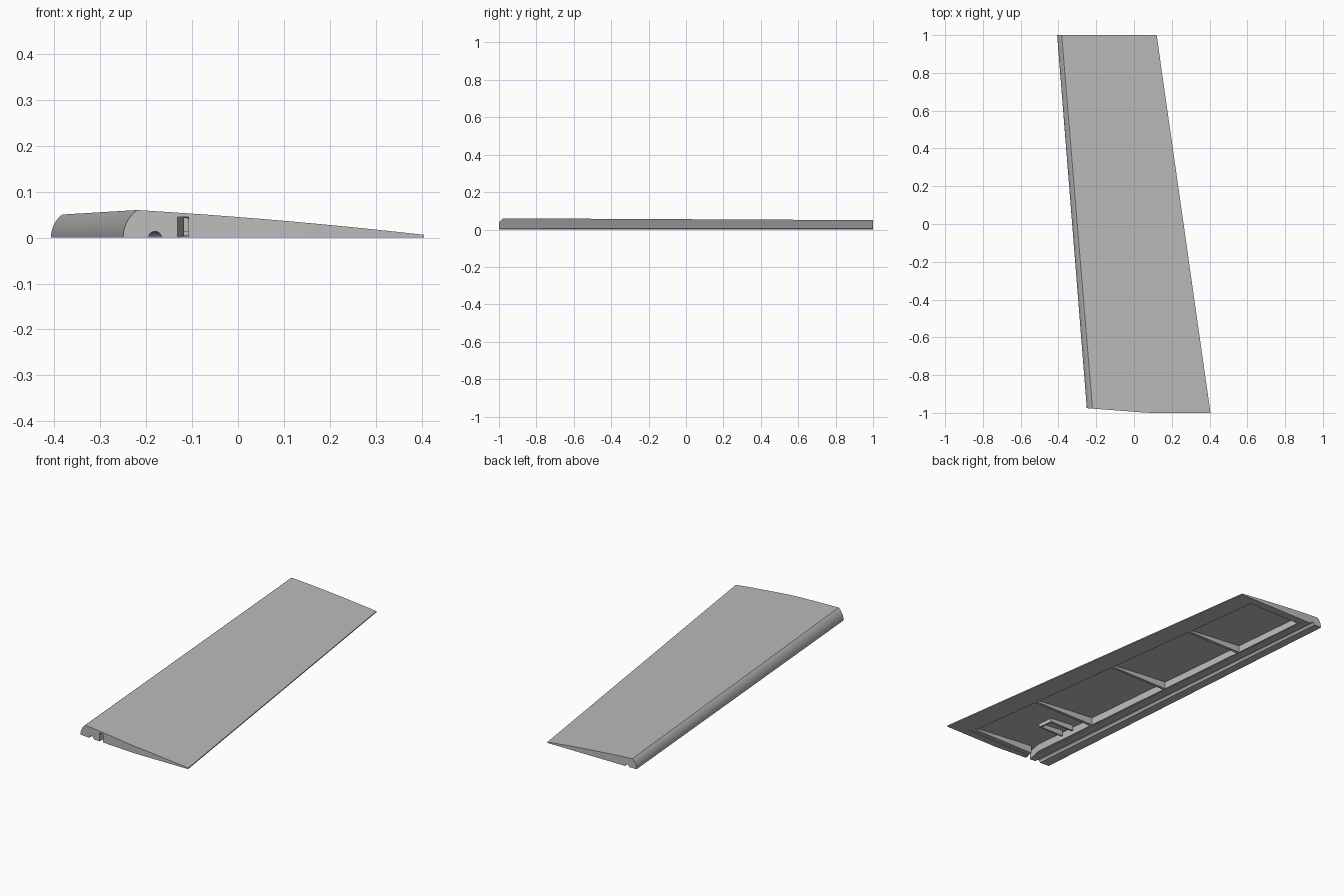
import bpy, bmesh, math

if "Cube" in bpy.data.objects:
    bpy.data.objects.remove(bpy.data.objects["Cube"], do_unlink=True)

grey = bpy.data.materials.new("plain_grey")
grey.use_nodes = True
grey.diffuse_color = (0.5, 0.5, 0.5, 1)
grey.node_tree.nodes["Principled BSDF"].inputs["Base Color"].default_value = (0.5, 0.5, 0.5, 1)

CREST = 0.046      # chord fraction where the rounded nose ends
SWEEP = math.radians(53)


def place(t, y, z):
    """Point at chord fraction t and span y; thickness shrinks to the tip."""
    f = (y + 1) / 2
    lead = -0.248 - 0.159 * f
    trail = 0.405 - 0.285 * f
    return (lead + t * (trail - lead), y, z * (1 - 0.165 * f))


def skin(t):
    """Height of the upper surface."""
    s = (t - CREST) / (1 - CREST)
    return 0.06 - 0.054 * s + 0.016 * s * (1 - s)


def steps(a, b, n):
    return [a + (b - a) * i / n for i in range(n + 1)]


def loft(name, top, low, y0, y1, slant=0.0):
    """Solid between two span stations under a list of (t, z) points."""
    bm = bmesh.new()
    rows = []
    for y, lean in ((y0, slant), (y1, 0)):
        ups, downs = [], []
        for t, z in top:
            yy = y + lean * max(0, 1 - 2 * t)
            ups.append(bm.verts.new(place(t, yy, z)))
            downs.append(bm.verts.new(place(t, yy, low)))
        rows.append((ups, downs))
    (a, b), (c, d) = rows
    last = len(top) - 1
    for i in range(last):
        j = i + 1
        for quad in ((a[i], a[j], c[j], c[i]), (b[i], b[j], d[j], d[i]),
                     (a[i], a[j], b[j], b[i]), (c[i], c[j], d[j], d[i])):
            bm.faces.new(quad)
    for i in (0, last):
        bm.faces.new((a[i], b[i], d[i], c[i]))
    bmesh.ops.remove_doubles(bm, verts=bm.verts, dist=1e-5)
    bmesh.ops.recalc_face_normals(bm, faces=bm.faces)
    me = bpy.data.meshes.new(name)
    bm.to_mesh(me)
    bm.free()
    me.materials.append(grey)
    ob = bpy.data.objects.new(name, me)
    bpy.context.collection.objects.link(ob)
    return ob


def under_skin(t0, t1, gap, n=8):
    return [(t, skin(t) - gap) for t in steps(t0, t1, n)]


# Wing body: rounded nose, gently curved top, flat underside
nose = [(CREST * (1 - math.cos(p)) / (1 - math.cos(SWEEP)), 0.06 * math.sin(p) / math.sin(SWEEP))
        for p in steps(0, SWEEP, 10)]
body = nose + under_skin(CREST, 1, 0, 12)[1:]
wing = loft("wing_panel", body, 0, -1, 1, slant=0.025)

# Hollows in the underside
cutters = [loft("cover_recess", [(0.2, 0.003), (0.85, 0.003)], -0.02, -0.96, 0.97)]
for y0, y1 in ((-0.935, -0.53), (-0.515, -0.007), (0.008, 0.52), (0.535, 0.953)):
    cutters.append(loft("bay", under_skin(0.215, 0.8, 0.008), -0.03, y0, y1))

# Half-round spar groove along the whole span
groove = [(0.106 - 0.021 * math.cos(p), 0.0135 * math.sin(p)) for p in steps(0, math.pi, 12)]
cutters.append(loft("spar_groove", groove, -0.02, -1.02, 1.02))

# Cable slot from the root into the first bay
slot = loft("cable_slot", [(0.167, 0.045), (0.203, 0.045)], -0.02, -1.02, -0.88)
for v in slot.data.vertices:
    if v.co.y > -0.95:
        v.co.x += 0.035
cutters.append(slot)

for c in cutters:
    c.hide_render = True
    m = wing.modifiers.new(c.name, "BOOLEAN")
    m.operation = "DIFFERENCE"
    m.solver = "EXACT"
    m.object = c
bpy.context.view_layer.update()
solid = bpy.data.meshes.new_from_object(wing.evaluated_get(bpy.context.evaluated_depsgraph_get()))
wing.modifiers.clear()
wing.data = solid
for c in cutters:
    bpy.data.objects.remove(c, do_unlink=True)

# U-shaped mount hanging in the first bay
loft("mount_front_wall", under_skin(0.24, 0.47, 0.004), 0.012, -0.72, -0.71)
loft("mount_back_wall", under_skin(0.24, 0.47, 0.004), 0.012, -0.645, -0.635)
loft("mount_end_wall", under_skin(0.455, 0.47, 0.004, 1), 0.012, -0.715, -0.64)

bpy.ops.object.select_all(action="DESELECT")
wing.select_set(True)
bpy.context.view_layer.objects.active = wing
bpy.ops.object.shade_smooth_by_angle(angle=math.radians(30))
